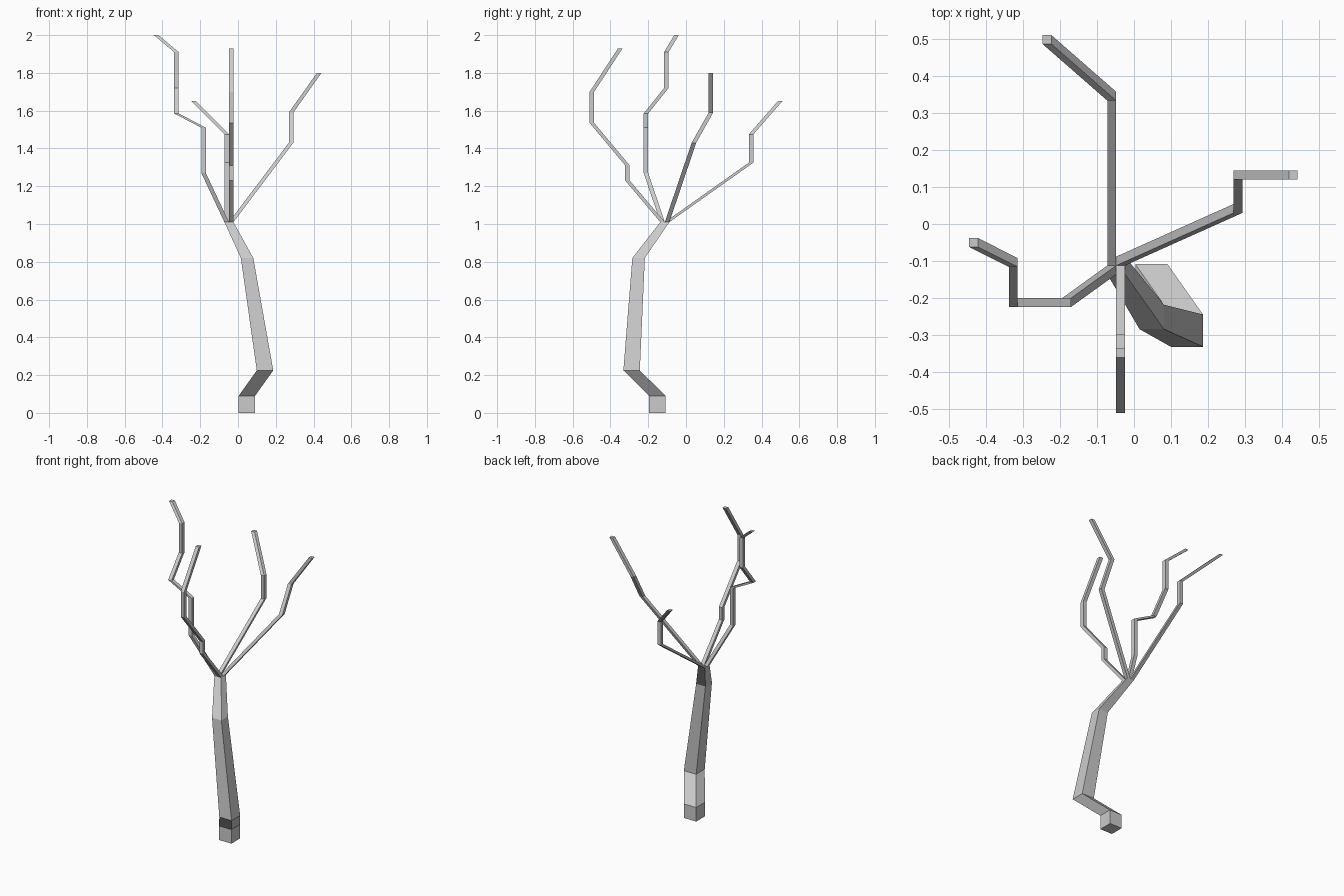
import bpy, bmesh


def limb(name, sections, cap_start):
    """Loft level square sections given as (x, y, z, width)."""
    bm = bmesh.new()
    rings = []
    for x, y, z, w in sections:
        h = w / 2
        rings.append([bm.verts.new((x + sx * h, y + sy * h, z))
                      for sx, sy in ((-1, -1), (1, -1), (1, 1), (-1, 1))])
    for a, b in zip(rings, rings[1:]):
        for i in range(4):
            j = (i + 1) % 4
            bm.faces.new((a[i], a[j], b[j], b[i]))
    if cap_start:
        bm.faces.new(rings[0][::-1])
    else:
        bm.faces.new(rings[-1])
    mesh = bpy.data.meshes.new(name)
    bm.to_mesh(mesh)
    bm.free()
    obj = bpy.data.objects.new(name, mesh)
    bpy.context.collection.objects.link(obj)


# Crooked tapering trunk
limb("trunk", [
    (0.047, -0.152, 0.00, 0.087),
    (0.047, -0.152, 0.09, 0.087),
    (0.143, -0.288, 0.225, 0.087),
    (0.048, -0.251, 0.82, 0.066),
    (-0.048, -0.112, 1.01, 0.048),
], True)

# Four branches, each growing from a quarter of the trunk top
W = 0.024
branches = {
    "left_branch": [
        (-0.060, -0.124, 1.01), (-0.182, -0.212, 1.27), (-0.182, -0.212, 1.51),
        (-0.326, -0.212, 1.585), (-0.326, -0.104, 1.72), (-0.326, -0.104, 1.91),
        (-0.433, -0.050, 2.0)],
    "front_branch": [
        (-0.036, -0.124, 1.01), (-0.036, -0.310, 1.23), (-0.036, -0.310, 1.31),
        (-0.036, -0.498, 1.535), (-0.036, -0.498, 1.70), (-0.036, -0.348, 1.93)],
    "right_branch": [
        (-0.036, -0.100, 1.01), (0.281, 0.042, 1.43), (0.281, 0.132, 1.59),
        (0.430, 0.132, 1.80)],
    "back_branch": [
        (-0.060, -0.100, 1.01), (-0.060, 0.345, 1.325), (-0.060, 0.345, 1.475),
        (-0.235, 0.498, 1.65)],
}
for name, path in branches.items():
    limb(name, [(*p, W) for p in path], False)
